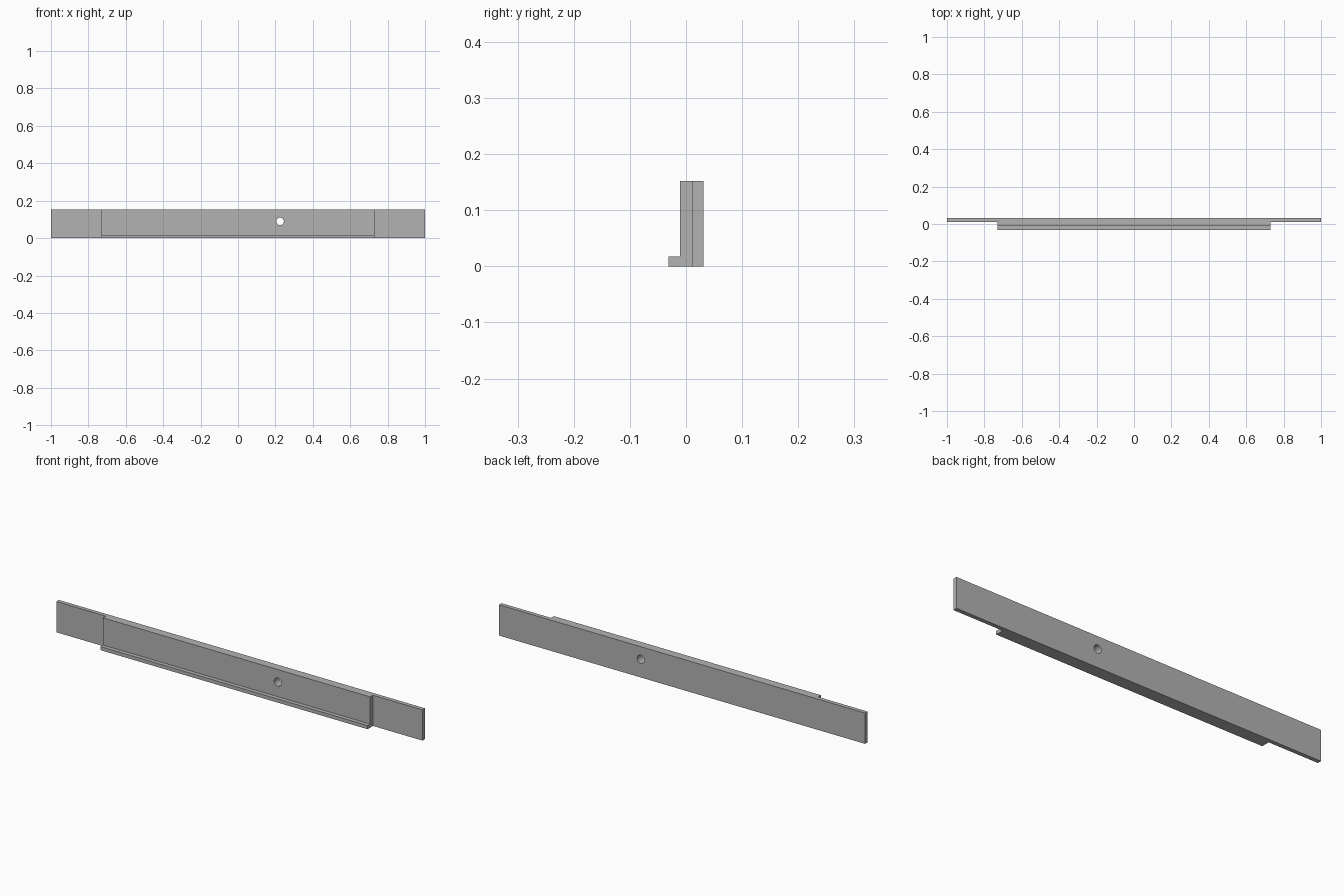
import bpy, bmesh, math
from mathutils import Vector

cube = bpy.data.objects.get("Cube")
if cube:
    bpy.data.objects.remove(cube, do_unlink=True)

HEIGHT, LIP_HEIGHT, LIP_DEPTH = 0.152, 0.018, 0.02
BACK, STEP, FRONT = 0.031, 0.011, -0.011
LENGTH, RAIL = 1.0, 0.73

grey = bpy.data.materials.new("plain grey")
grey.use_nodes = True
colour = (0.45, 0.45, 0.45, 1)
grey.diffuse_color = colour
grey.node_tree.nodes["Principled BSDF"].inputs["Base Color"].default_value = colour

# Rail outline seen from above: thin tabs at both ends, thicker middle
half = [(LENGTH, BACK), (LENGTH, STEP), (RAIL, STEP), (RAIL, FRONT)]
outline = half + [(-x, y) for x, y in reversed(half)]
bm = bmesh.new()
base = bm.faces.new([bm.verts.new((x, y, 0)) for x, y in outline])
raised = bmesh.ops.extrude_face_region(bm, geom=[base])["geom"]
bmesh.ops.translate(bm, vec=(0, 0, HEIGHT),
                    verts=[g for g in raised if isinstance(g, bmesh.types.BMVert)])
bmesh.ops.recalc_face_normals(bm, faces=bm.faces)

# Lip pulled out of the bottom strip of the front face
bmesh.ops.bisect_plane(bm, geom=bm.verts[:] + bm.edges[:] + bm.faces[:],
                       plane_co=(0, 0, LIP_HEIGHT), plane_no=(0, 0, 1))
bm.normal_update()
strip = [f for f in bm.faces if f.normal.y < -0.9
         and abs(f.calc_center_median().y - FRONT) < 0.001
         and f.calc_center_median().z < LIP_HEIGHT]
lip = bmesh.ops.extrude_discrete_faces(bm, faces=[]) if not strip else \
    bmesh.ops.extrude_face_region(bm, geom=strip)
bmesh.ops.translate(bm, vec=(0, -LIP_DEPTH, 0),
                    verts=[g for g in lip["geom"] if isinstance(g, bmesh.types.BMVert)])
bmesh.ops.delete(bm, geom=[f for f in strip if f.is_valid], context='FACES_ONLY')
bmesh.ops.recalc_face_normals(bm, faces=bm.faces)
bmesh.ops.dissolve_limit(bm, angle_limit=math.radians(1), verts=bm.verts, edges=bm.edges)

mesh = bpy.data.meshes.new("slide_rail")
bm.to_mesh(mesh)
bm.free()
mesh.materials.append(grey)
rail = bpy.data.objects.new("slide_rail", mesh)
bpy.context.collection.objects.link(rail)

# Round hole through the rail
bpy.ops.mesh.primitive_cylinder_add(vertices=32, radius=0.02, depth=0.2,
                                    location=(0.225, 0, 0.09),
                                    rotation=(math.pi / 2, 0, 0))
cutter = bpy.context.object
cutter.name = "hole_cutter"
cutter.data.materials.append(grey)
cutter.hide_render = True
cut = rail.modifiers.new("hole", 'BOOLEAN')
cut.operation = 'DIFFERENCE'
cut.solver = 'EXACT'
cut.object = cutter

bpy.ops.object.select_all(action='DESELECT')
rail.select_set(True)
bpy.context.view_layer.objects.active = rail
bpy.ops.object.modifier_apply(modifier=cut.name)
bpy.data.objects.remove(cutter, do_unlink=True)
bpy.ops.object.shade_smooth_by_angle(angle=math.radians(30))
